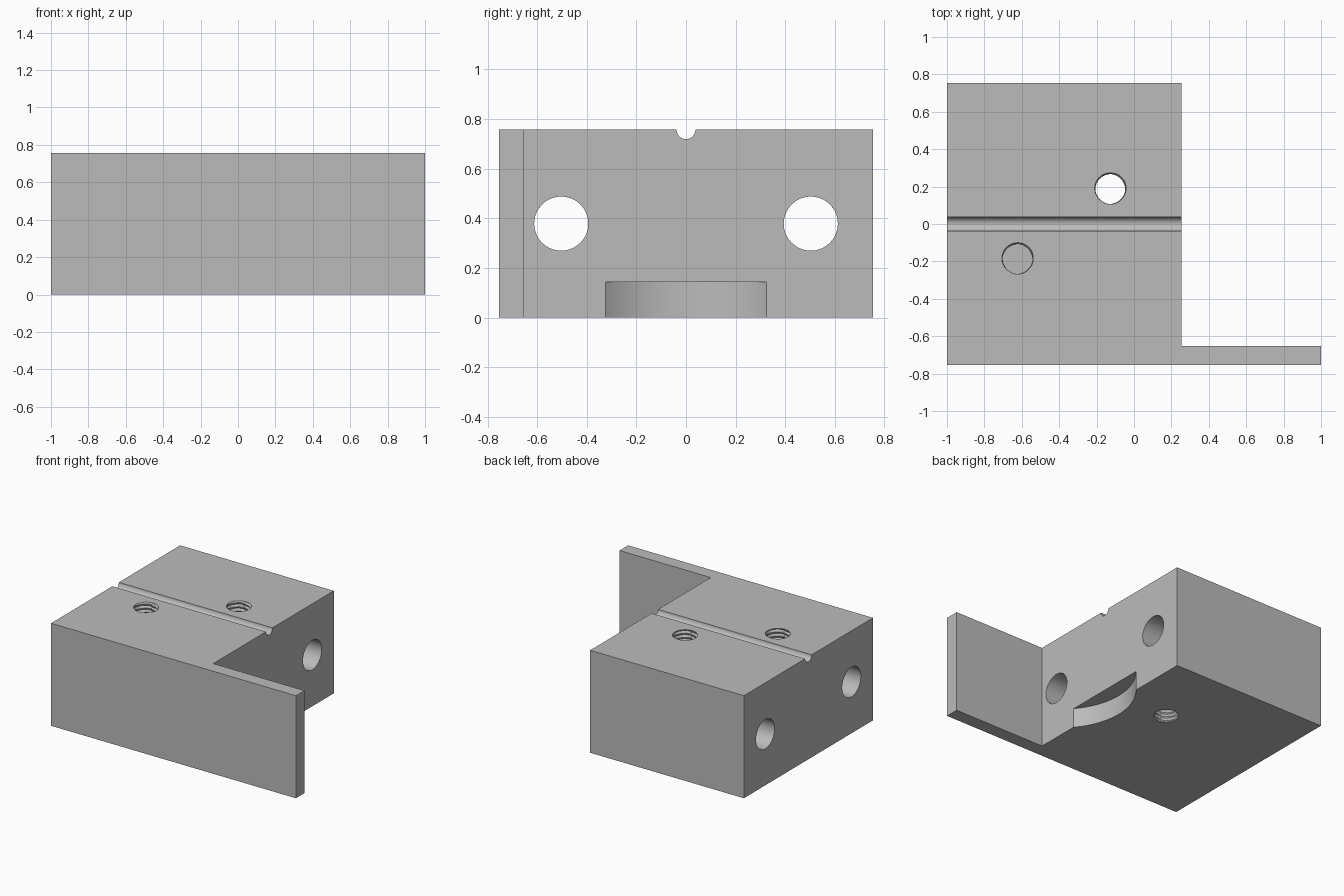
import bpy, bmesh, math
from mathutils import Matrix

cube = bpy.data.objects.get("Cube")
if cube:
    bpy.data.objects.remove(cube, do_unlink=True)

H = 0.757                      # block height
X0, X1, Y = -1.0, 0.255, 0.753  # block extents
ARM = 0.1                      # arm thickness

grey = bpy.data.materials.new("machined grey")
grey.use_nodes = True
colour = (0.5, 0.5, 0.5, 1)
grey.diffuse_color = colour
grey.node_tree.nodes["Principled BSDF"].inputs["Base Color"].default_value = colour


def to_object(name, bm):
    bmesh.ops.recalc_face_normals(bm, faces=bm.faces)
    mesh = bpy.data.meshes.new(name)
    bm.to_mesh(mesh)
    bm.free()
    mesh.materials.append(grey)
    obj = bpy.data.objects.new(name, mesh)
    bpy.context.collection.objects.link(obj)
    return obj


def rod(name, radius, length, centre, axis, segments=64):
    bm = bmesh.new()
    turn = Matrix.Rotation(math.pi / 2, 4, 'Y') if axis == 'X' else Matrix()
    bmesh.ops.create_cone(bm, cap_ends=True, segments=segments, radius1=radius,
                          radius2=radius, depth=length,
                          matrix=Matrix.Translation(centre) @ turn)
    return to_object(name, bm)


def tap(name, x, y, bottom, top, minor=0.078, major=0.09, pitch=0.03, sides=32):
    """Threaded cutter: a cylinder whose radius follows a helical V thread."""
    bm = bmesh.new()
    count = round((top - bottom) / (pitch / 4))
    rings = []
    for i in range(count + 1):
        z = bottom + (top - bottom) * i / count
        ring = []
        for k in range(sides):
            phase = (z / pitch - k / sides) % 1
            r = minor + (major - minor) * abs(2 * phase - 1)
            a = math.tau * k / sides
            ring.append(bm.verts.new((x + r * math.cos(a), y + r * math.sin(a), z)))
        rings.append(ring)
    for low, high in zip(rings, rings[1:]):
        for k in range(sides):
            n = (k + 1) % sides
            bm.faces.new((low[k], low[n], high[n], high[k]))
    bm.faces.new(rings[0][::-1])
    bm.faces.new(rings[-1])
    return to_object(name, bm)


# Block and side arm as one extruded L profile
bm = bmesh.new()
profile = [(X0, -Y), (1, -Y), (1, ARM - Y), (X1, ARM - Y), (X1, Y), (X0, Y)]
base = bm.faces.new([bm.verts.new((x, y, 0)) for x, y in profile])
grown = bmesh.ops.extrude_face_region(bm, geom=[base])["geom"]
bmesh.ops.translate(bm, vec=(0, 0, H),
                    verts=[v for v in grown if isinstance(v, bmesh.types.BMVert)])
block = to_object("mounting_block", bm)

# Cutters: cross holes, top groove, curved pocket, threaded holes
mid = (X0 + X1) / 2
cutters = [rod("cross_hole", 0.109, 1.4, (mid, s * 0.503, H / 2), 'X') for s in (-1, 1)]
cutters += [
    rod("wire_groove", 0.038, 1.4, (mid, 0, H), 'X', 48),
    rod("curved_pocket", 0.5, 0.3, (X1 + 0.38, 0, -0.007), 'Z', 128),
    tap("threaded_through_hole", -0.127, 0.187, -0.02, H + 0.02),
    tap("threaded_blind_hole", -0.623, -0.187, 0.25, H + 0.02),
]

bpy.ops.object.select_all(action='DESELECT')
bpy.context.view_layer.objects.active = block
block.select_set(True)
for cutter in cutters:
    cutter.hide_render = True
    mod = block.modifiers.new(cutter.name, 'BOOLEAN')
    mod.operation = 'DIFFERENCE'
    mod.solver = 'EXACT'
    mod.object = cutter
    bpy.ops.object.modifier_apply(modifier=mod.name)
    bpy.data.objects.remove(cutter, do_unlink=True)

bpy.ops.object.shade_smooth_by_angle(angle=math.radians(25))
